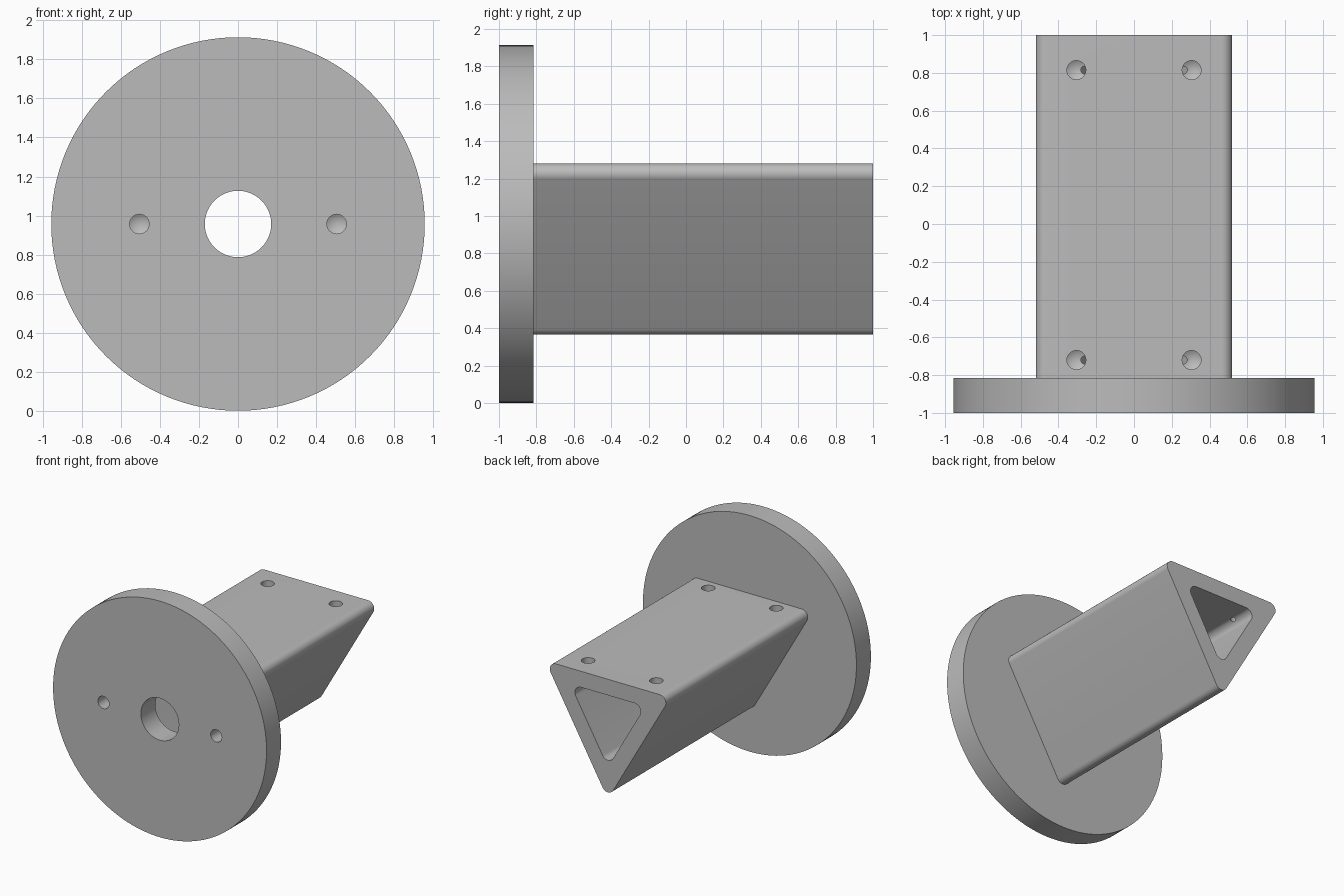
import bpy, bmesh
from math import pi, sin, cos, radians, sqrt

if "Cube" in bpy.data.objects:
    bpy.data.objects.remove(bpy.data.objects["Cube"], do_unlink=True)

AXIS_Z = 0.957                         # height of the shared centre line
FRONT, SEAM, BACK = -1.0, -0.815, 1.0  # flange front, flange back, tube end

grey = bpy.data.materials.new("plain grey")
grey.use_nodes = True
colour = (0.5, 0.5, 0.5, 1)
grey.diffuse_color = colour
grey.node_tree.nodes["Principled BSDF"].inputs["Base Color"].default_value = colour


def circle(radius, count):
    return [(radius * cos(2 * pi * i / count), radius * sin(2 * pi * i / count))
            for i in range(count)]


def rounded_triangle(side, radius, steps=14):
    """Equilateral outline pointing down, centred, with round corners."""
    points = []
    reach = side / sqrt(3)
    for corner in (30, 150, 270):
        a = radians(corner)
        for i in range(steps + 1):
            b = radians(corner - 60 + 120 * i / steps)
            points.append((reach * cos(a) + radius * cos(b),
                           reach * sin(a) + radius * sin(b)))
    return points


def prism(name, outline, y0, y1, location=(0, 0, AXIS_Z), tip=0):
    """Extrude an x-z outline along y; tip adds a drill point at the y1 end."""
    bm = bmesh.new()
    near = bm.faces.new([bm.verts.new((x, y0, z)) for x, z in outline])
    far = bmesh.ops.extrude_face_region(bm, geom=[near], use_keep_orig=True)["geom"]
    bmesh.ops.translate(bm, vec=(0, y1 - y0, 0),
                        verts=[g for g in far if isinstance(g, bmesh.types.BMVert)])
    bmesh.ops.recalc_face_normals(bm, faces=bm.faces)
    if tip:
        cap = max(bm.faces, key=lambda f: f.calc_center_median().y)
        bmesh.ops.poke(bm, faces=[cap], offset=tip)
    mesh = bpy.data.meshes.new(name)
    bm.to_mesh(mesh)
    bm.free()
    mesh.materials.append(grey)
    obj = bpy.data.objects.new(name, mesh)
    obj.location = location
    bpy.context.collection.objects.link(obj)
    return obj


def drill(location, downward=False):
    obj = prism("drill_cutter", circle(0.05, 32), -0.05, 0.133, location, tip=0.03)
    if downward:
        obj.rotation_euler.x = -pi / 2
    return obj


def activate(obj):
    bpy.ops.object.select_all(action="DESELECT")
    obj.select_set(True)
    bpy.context.view_layer.objects.active = obj


def cut(obj, cutters):
    activate(obj)
    for cutter in cutters:
        cutter.hide_render = True
        mod = obj.modifiers.new("cut", "BOOLEAN")
        mod.operation = "DIFFERENCE"
        mod.solver = "EXACT"
        mod.object = cutter
        bpy.ops.object.modifier_apply(modifier=mod.name)
        bpy.data.objects.remove(cutter, do_unlink=True)
    bpy.ops.object.shade_smooth_by_angle(angle=radians(30))


# Round flange with a centre bore and two blind holes
flange = prism("flange", circle(0.956, 128), FRONT, SEAM)
cut(flange, [prism("bore_cutter", circle(0.17, 64), FRONT - 0.1, SEAM + 0.1)]
    + [drill((x, FRONT, AXIS_Z)) for x in (-0.505, 0.505)])

# Hollow triangular tube with four holes in its flat top
side, radius = 0.93, 0.055
top = AXIS_Z + side / (2 * sqrt(3)) + radius
tube = prism("triangular_tube", rounded_triangle(side, radius), SEAM, BACK)
cut(tube, [prism("cavity_cutter", rounded_triangle(0.48, radius), SEAM - 0.1, BACK + 0.1)]
    + [drill((x, y, top), True) for x in (-0.305, 0.305) for y in (-0.72, 0.815)])
